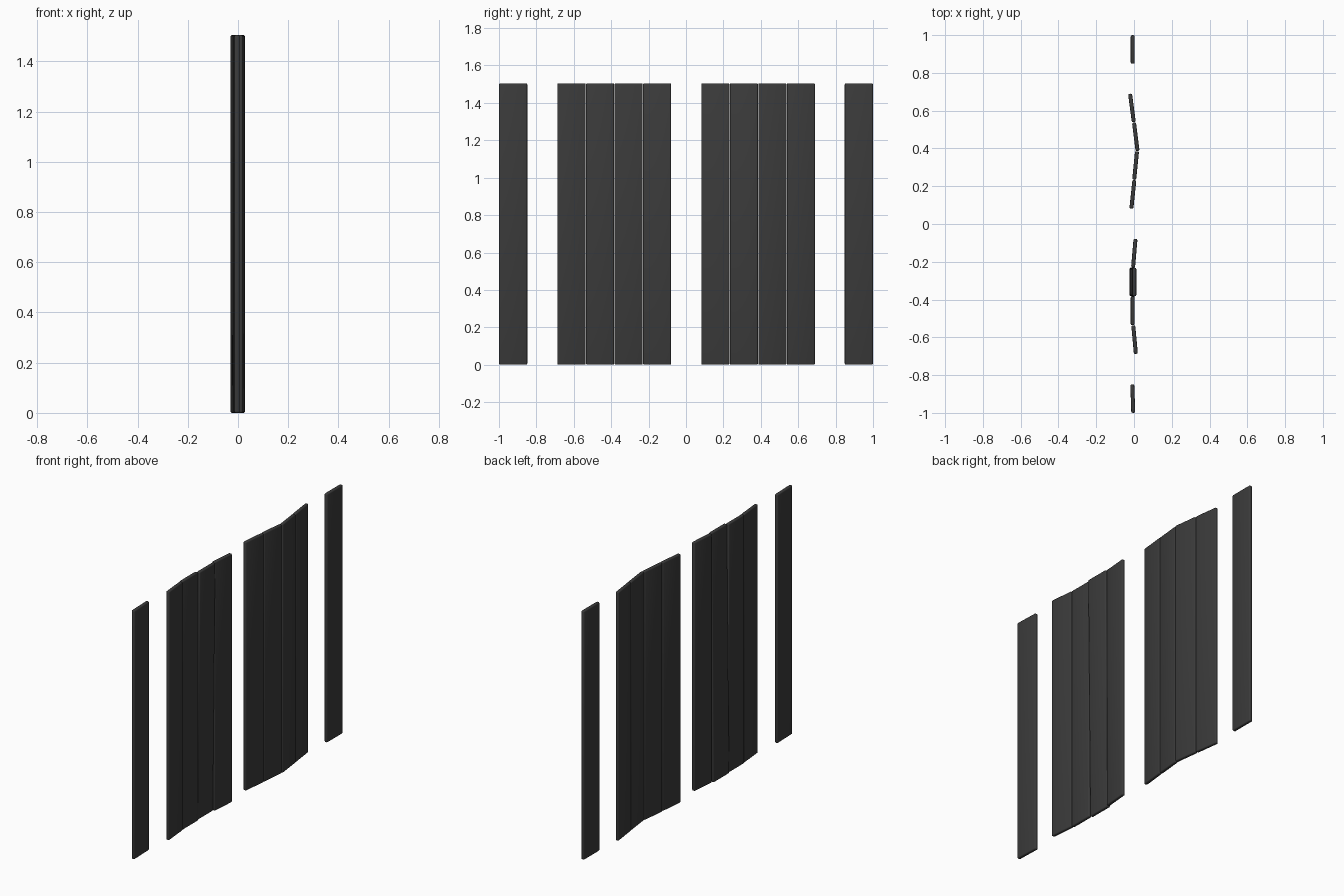
import bpy
import math

old = bpy.data.objects.get("Cube")
if old:
    bpy.data.objects.remove(old, do_unlink=True)

HEIGHT, WIDTH, THICK = 1.505, 0.151, 0.021

# Dark stained board colour
dark = bpy.data.materials.new("charcoal_grey")
dark.use_nodes = True
colour = (0.043, 0.043, 0.043, 1)
dark.diffuse_color = colour
dark.node_tree.nodes["Principled BSDF"].inputs["Base Color"].default_value = colour


def board(name, y, x_front, x_back, lean=0.0):
    """Upright board centred on y; x_front and x_back place its two long edges."""
    bpy.ops.mesh.primitive_cube_add(size=1)
    ob = bpy.context.object
    ob.name = ob.data.name = name
    ob.scale = (THICK, WIDTH, HEIGHT)
    bpy.ops.object.transform_apply(location=False, rotation=False, scale=True)
    # lean shifts the top towards +x and the foot towards -x
    turn = -math.atan2(x_back - x_front, WIDTH)
    ob.rotation_euler = (0, math.atan2(lean, HEIGHT), turn)
    ob.location = ((x_front + x_back) / 2, y, HEIGHT / 2)
    ob.data.materials.append(dark)
    # softened edges
    bevel = ob.modifiers.new("rounded_edges", "BEVEL")
    bevel.width = 0.007
    bevel.segments = 3
    bpy.ops.object.modifier_apply(modifier=bevel.name)
    bpy.ops.object.shade_smooth_by_angle(angle=math.radians(35))


# Single boards at both ends
board("front_end_board", -0.924, -0.004, -0.009)
board("back_end_board", 0.924, -0.007, -0.007)

# Two groups of four boards, each running from front to back
PITCH = 0.1525
groups = {
    "front_group_board": (-0.612, [(0.01, -0.004, 0), (-0.007, -0.007, 0),
                                   (-0.006, -0.006, 0.015), (-0.005, 0.008, 0)]),
    "back_group_board": (0.157, [(-0.014, 0.002, 0), (0.001, 0.016, 0),
                                 (0.019, 0.0, 0), (-0.001, -0.021, 0)]),
}
for name, (start, boards) in groups.items():
    for i, (x_front, x_back, lean) in enumerate(boards):
        board(f"{name}_{i + 1}", start + i * PITCH, x_front, x_back, lean)
